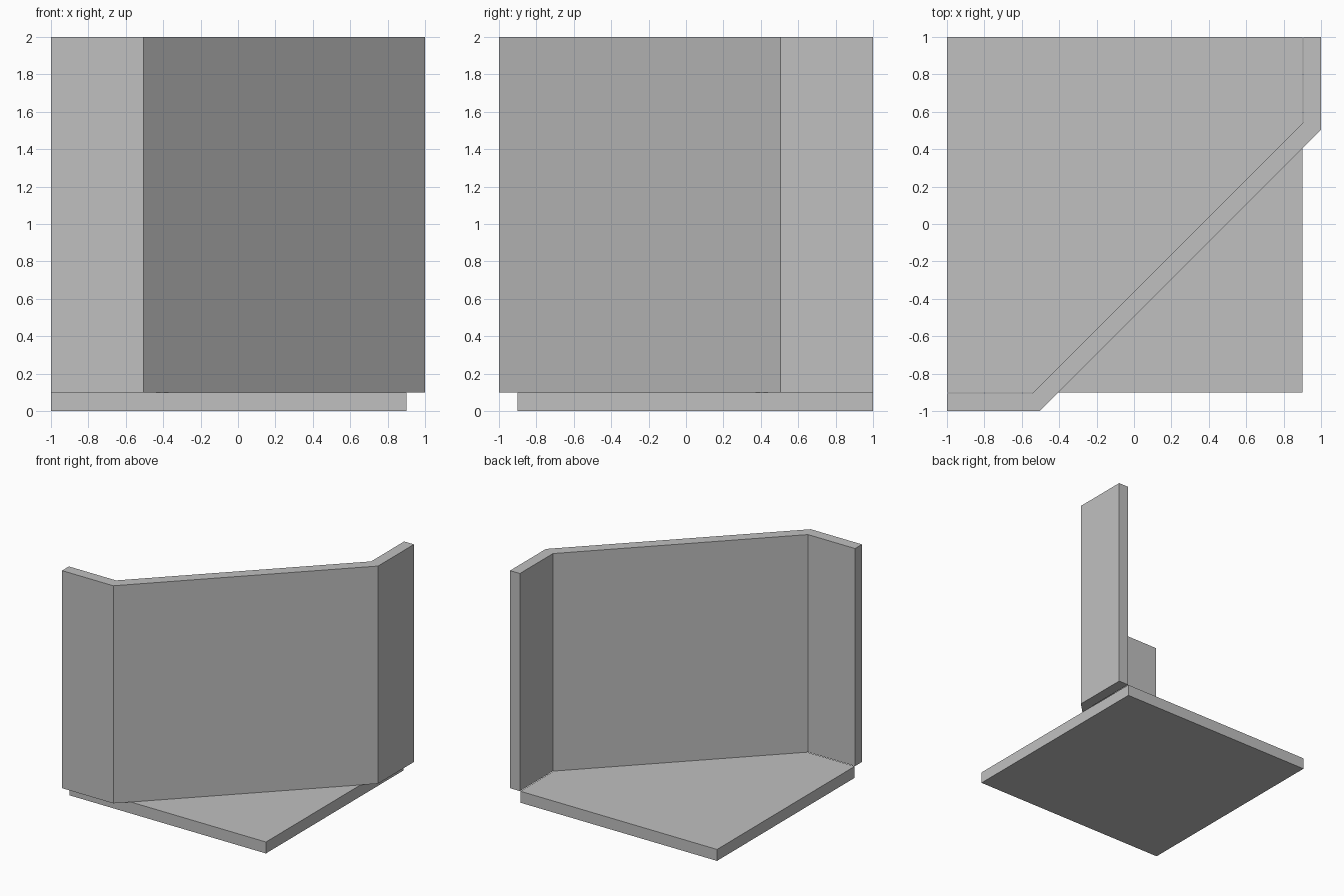
import bpy
import bmesh

if "Cube" in bpy.data.objects:
    bpy.data.objects.remove(bpy.data.objects["Cube"], do_unlink=True)

# Single flat colour
grey = bpy.data.materials.new("light_grey")
grey.use_nodes = True
colour = (0.53, 0.53, 0.53, 1)
grey.diffuse_color = colour
grey.node_tree.nodes["Principled BSDF"].inputs["Base Color"].default_value = colour


def extrude_outline(name, outline, bottom, top):
    """Extrude a flat outline upward into a solid object."""
    bm = bmesh.new()
    face = bm.faces.new([bm.verts.new((x, y, bottom)) for x, y in outline])
    result = bmesh.ops.extrude_face_region(bm, geom=[face], use_keep_orig=True)
    verts = [v for v in result["geom"] if isinstance(v, bmesh.types.BMVert)]
    bmesh.ops.translate(bm, verts=verts, vec=(0, 0, top - bottom))
    bmesh.ops.recalc_face_normals(bm, faces=bm.faces)
    mesh = bpy.data.meshes.new(name)
    bm.to_mesh(mesh)
    bm.free()
    mesh.materials.append(grey)
    obj = bpy.data.objects.new(name, mesh)
    bpy.context.collection.objects.link(obj)
    return obj


# Square floor slab
extrude_outline("floor", [(-1, -0.9), (0.9, -0.9), (0.9, 1), (-1, 1)], 0, 0.1)

# Diagonal wall with two short returns, symmetric about the line y = -x
half = [(-1, -0.905), (-1, -1), (-0.505, -1)]
inner = (-0.544, -0.905)
outline = half + [(-y, -x) for x, y in reversed(half)]
outline += [(-inner[1], -inner[0]), inner]
extrude_outline("corner_wall", outline, 0.1, 2)
